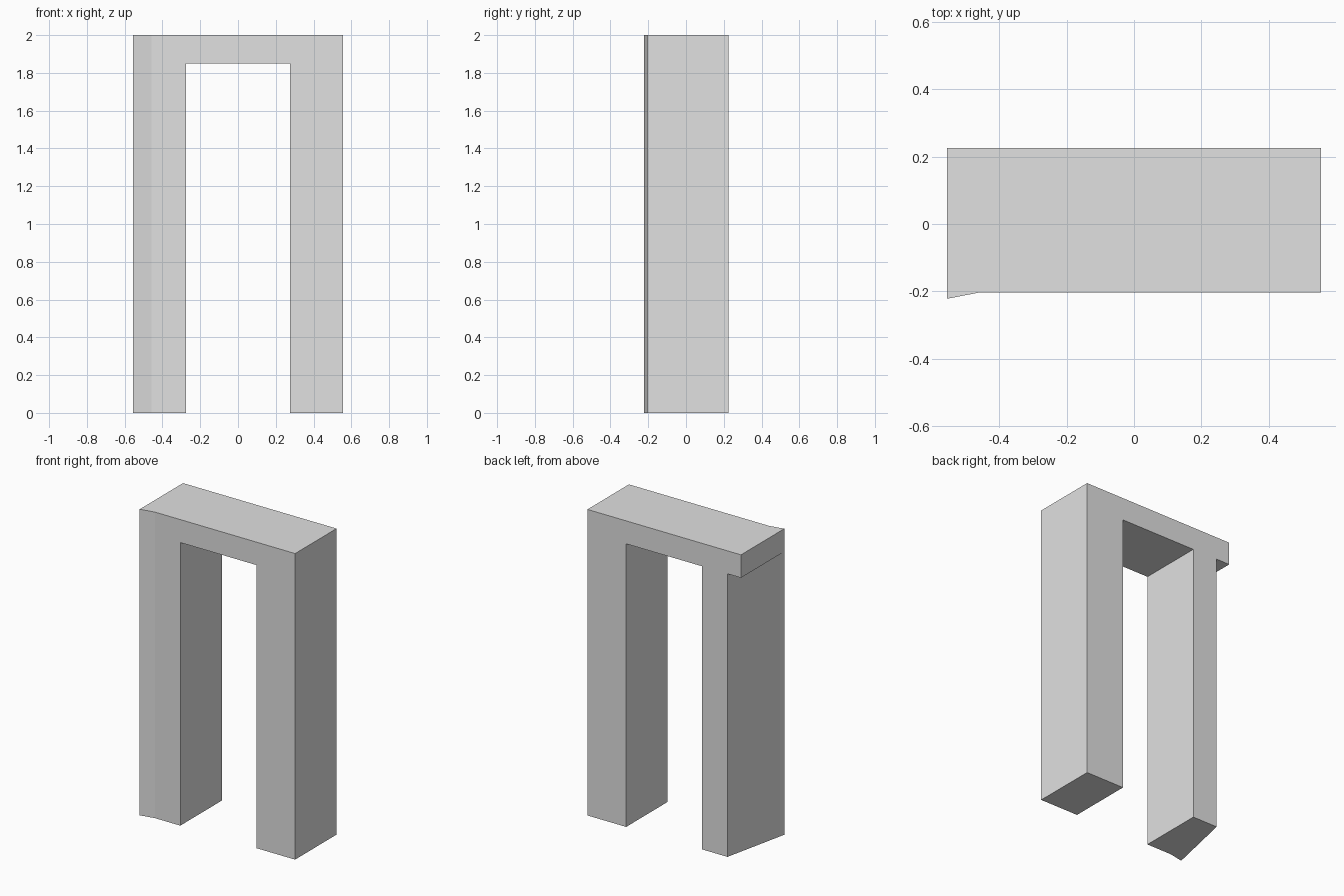
import bpy
import bmesh

if "Cube" in bpy.data.objects:
    bpy.data.objects.remove(bpy.data.objects["Cube"], do_unlink=True)

HALF, INNER, NOTCH = 0.555, 0.275, 0.457   # half width, opening, cut and flare start
FRONT, FLARE, BACK = -0.203, -0.222, 0.225
SOFFIT, TOP = 1.85, 2.0

stone = bpy.data.materials.new("light_grey")
stone.use_nodes = True
grey = (0.75, 0.75, 0.75, 1)
stone.diffuse_color = grey
stone.node_tree.nodes["Principled BSDF"].inputs["Base Color"].default_value = grey


def prism(name, outline, z0, z1, top=True, bottoms=None):
    """Upright walls along a counter-clockwise outline, with chosen caps."""
    bm = bmesh.new()
    low = [bm.verts.new((x, y, z0)) for x, y in outline]
    high = [bm.verts.new((x, y, z1)) for x, y in outline]
    n = len(outline)
    for i in range(n):
        j = (i + 1) % n
        bm.faces.new((low[i], low[j], high[j], high[i]))
    if top:
        bm.faces.new(high)
    for polygon in bottoms or [outline]:
        bm.faces.new([bm.verts.new((x, y, z0)) for x, y in reversed(polygon)])
    bmesh.ops.remove_doubles(bm, verts=bm.verts, dist=0.0001)
    mesh = bpy.data.meshes.new(name)
    bm.to_mesh(mesh)
    bm.free()
    mesh.materials.append(stone)
    obj = bpy.data.objects.new(name, mesh)
    bpy.context.collection.objects.link(obj)
    return obj


def box(x0, x1):
    return [(x0, FRONT), (x1, FRONT), (x1, BACK), (x0, BACK)]


# Flared front corner shared by the lintel and the right leg
flare = [(-HALF, FLARE), (-NOTCH, FRONT)]

# Straight left leg
prism("left_leg", box(INNER, HALF), 0, SOFFIT, top=False)

# Right leg, its outer side slanting in towards the back
prism("right_leg", flare + [(-INNER, FRONT), (-INNER, BACK), (-NOTCH, BACK)],
      0, SOFFIT, top=False)

# Lintel, open below where the legs join, closed at the opening and overhang
overhang = [(-HALF, FLARE), (-NOTCH, BACK), (-HALF, BACK)]
prism("lintel", flare + [(HALF, FRONT), (HALF, BACK), (-HALF, BACK)],
      SOFFIT, TOP, bottoms=[box(-INNER, INNER), overhang])
